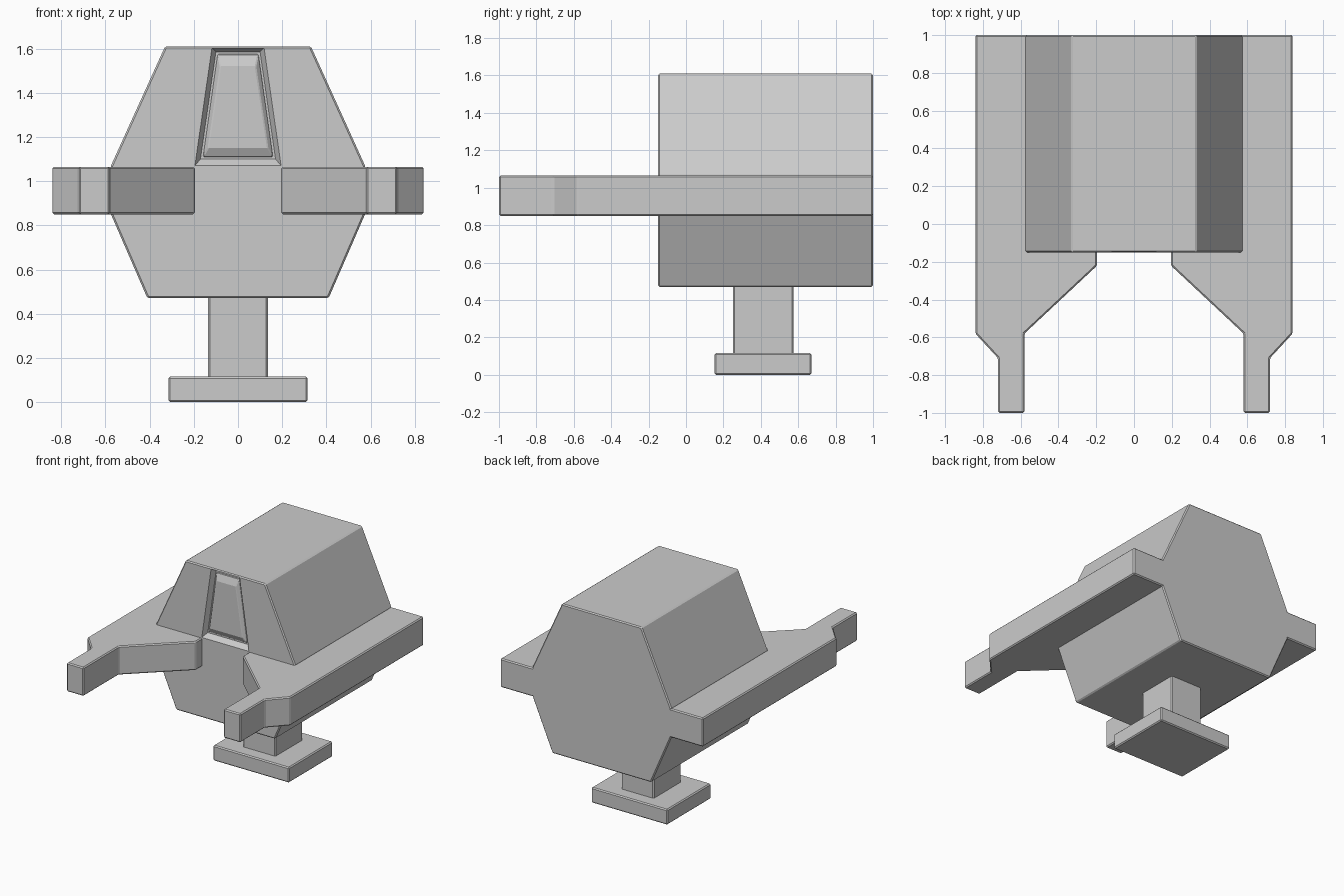
import bpy, bmesh

if "Cube" in bpy.data.objects:
    bpy.data.objects.remove(bpy.data.objects["Cube"])


def loft(name, rings, bevel=0.008):
    """Solid made by joining successive rings of points, capped at both ends."""
    bm = bmesh.new()
    loops = [[bm.verts.new(p) for p in ring] for ring in rings]
    n = len(loops[0])
    for a, b in zip(loops, loops[1:]):
        for i in range(n):
            j = (i + 1) % n
            bm.faces.new((a[i], a[j], b[j], b[i]))
    bm.faces.new(loops[0])
    bm.faces.new(loops[-1])
    bmesh.ops.recalc_face_normals(bm, faces=bm.faces)
    mesh = bpy.data.meshes.new(name)
    bm.to_mesh(mesh)
    bm.free()
    obj = bpy.data.objects.new(name, mesh)
    bpy.context.collection.objects.link(obj)
    if bevel:
        mod = obj.modifiers.new("edge_bevel", "BEVEL")
        mod.width = bevel
        mod.segments = 1
    return obj


def front_ring(pts, y):
    return [(x, y, z) for x, z in pts]


def trapezoid(y, z0, w0, z1, w1):
    return front_ring([(-w0, z0), (w0, z0), (w1, z1), (-w1, z1)], y)


def box(name, x, y0, y1, z0, z1):
    foot = [(-x, y0), (x, y0), (x, y1), (-x, y1)]
    return loft(name, [[(px, py, z) for px, py in foot] for z in (z0, z1)])


# Faceted main body
half = [(0.41, 0.47), (0.575, 0.85), (0.575, 1.07), (0.33, 1.61)]
outline = half + [(-x, z) for x, z in reversed(half)]
body = loft("body", [front_ring(outline, y) for y in (-0.15, 1.0)])

# Sloped recess in the front of the body
cutter = loft("recess_cutter", [
    trapezoid(-0.25, 1.07, 0.195, 1.603, 0.118),
    trapezoid(-0.15, 1.07, 0.195, 1.603, 0.118),
    trapezoid(-0.115, 1.10, 0.17, 1.585, 0.10)], bevel=0)
cutter.hide_render = True
cutter.hide_viewport = True
cut = body.modifiers.new("recess", "BOOLEAN")
cut.operation = "DIFFERENCE"
cut.solver = "EXACT"
cut.object = cutter

# Raised panel inside the recess
loft("front_panel", [
    trapezoid(-0.10, 1.11, 0.158, 1.575, 0.092),
    trapezoid(-0.12, 1.11, 0.158, 1.575, 0.092),
    trapezoid(-0.14, 1.15, 0.135, 1.52, 0.08)], bevel=0.004)

# Side rails with stepped forward prongs, mirrored left to right
plan = [(0.55, 1.0), (0.84, 1.0), (0.84, -0.58), (0.72, -0.71), (0.72, -1.0),
        (0.58, -1.0), (0.58, -0.58), (0.195, -0.22), (0.195, -0.05), (0.55, -0.05)]
rail = loft("side_rails", [[(x, y, z) for x, y in plan] for z in (0.85, 1.065)])
rail.modifiers.new("mirror", "MIRROR").use_axis = (True, False, False)

# Pedestal
box("column", 0.135, 0.25, 0.575, 0.10, 0.48)
box("base_plate", 0.315, 0.153, 0.672, 0.0, 0.115)
